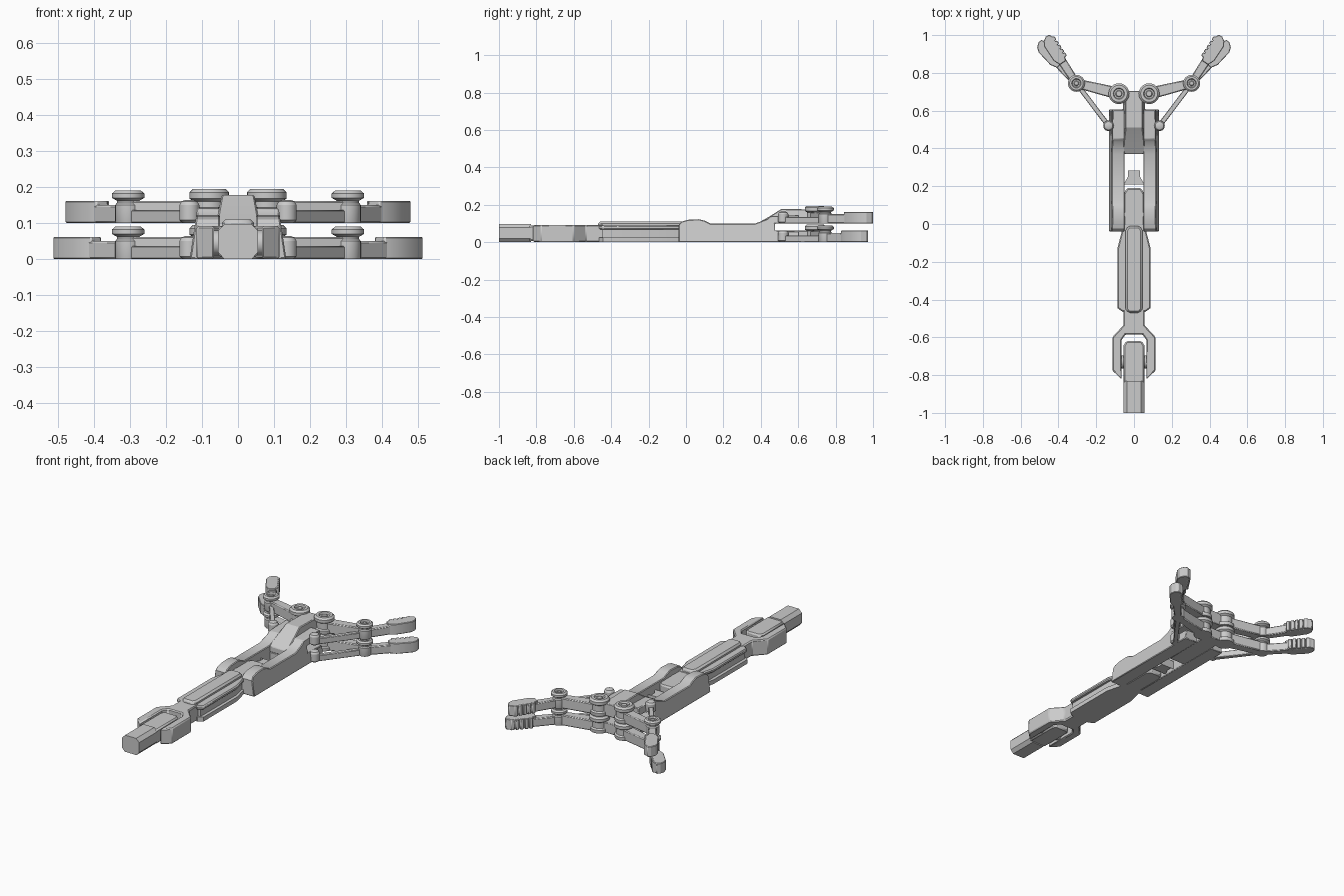
import bpy, bmesh, math
from mathutils import Vector

if "Cube" in bpy.data.objects:
    bpy.data.objects.remove(bpy.data.objects["Cube"])


def finish(name, bm, bevel=0, mirror=False):
    """Turn a bmesh into an object, with optional bevel and x mirror."""
    bmesh.ops.remove_doubles(bm, verts=bm.verts, dist=1e-5)
    bmesh.ops.recalc_face_normals(bm, faces=bm.faces)
    for f in bm.faces:
        f.smooth = True
    for e in bm.edges:
        e.smooth = len(e.link_faces) == 2 and e.calc_face_angle(0) < math.radians(30)
    me = bpy.data.meshes.new(name)
    bm.to_mesh(me)
    bm.free()
    ob = bpy.data.objects.new(name, me)
    bpy.context.collection.objects.link(ob)
    if bevel:
        m = ob.modifiers.new("bevel", "BEVEL")
        m.width, m.segments, m.limit_method = bevel, 1, "ANGLE"
        m.angle_limit = math.radians(40)
    if mirror:
        ob.modifiers.new("mirror", "MIRROR")
    return ob


def prism(name, pts, lo, hi, axis="z", bevel=0, mirror=False, taper=None):
    """Extrude an outline: (x, y) along z, (y, z) along x or (x, z) along y."""
    place = {"z": lambda a, b, t: (a, b, t), "x": lambda a, b, t: (t, a, b),
             "y": lambda a, b, t: (a, t, b)}[axis]
    bm = bmesh.new()
    rows = [[bm.verts.new(place(a, b, t)) for a, b in pts] for t in (lo, hi)]
    bm.faces.new(rows[0])
    bm.faces.new(rows[1])
    for i in range(len(pts)):
        j = (i + 1) % len(pts)
        bm.faces.new((rows[0][i], rows[0][j], rows[1][j], rows[1][i]))
    if taper:
        for v in bm.verts:
            v.co = taper(v.co)
    return finish(name, bm, bevel, mirror)


def both(pts):
    """Complete a right-hand half outline with its reflection."""
    return pts + [(-x, y) for x, y in reversed(pts)]


def lathe(name, profile, x, y, z, n=24):
    """Spin an (r, z) profile about a vertical axis, mirrored in x."""
    bm = bmesh.new()
    rings = [[bm.verts.new((x + r * math.cos(i * math.tau / n),
                            y + r * math.sin(i * math.tau / n), z + h))
              for i in range(n)] for r, h in profile]
    for a, b in zip(rings, rings[1:]):
        for i in range(n):
            j = (i + 1) % n
            bm.faces.new((a[i], a[j], b[j], b[i]))
    bm.faces.new(rings[0])
    bm.faces.new(rings[-1])
    return finish(name, bm, 0, True)


def pin(name, y, z, r, w):
    prism(name, [(y + r * math.cos(i * math.tau / 16), z + r * math.sin(i * math.tau / 16))
                 for i in range(16)], -w, w, "x")


def strip(p, q, w0, w1):
    """Outline of a tapered bar between two points."""
    p, q = Vector(p), Vector(q)
    d = (q - p).normalized()
    n = Vector((-d.y, d.x))
    return [tuple(v) for v in (p + n * w0, p - n * w0, q - n * w1, q + n * w1)]


# Rear stub: chamfered bar and the thinner tongue held by the fork
prism("rear_stub", both([(.038, 0), (.056, .02), (.056, .078), (.036, .098)]), -1, -.83, "y")
prism("rear_tongue", both([(.056, -.84), (.056, -.645), (.042, -.62)]), .006, .09, bevel=.008)
pin("rear_pin", -.73, .045, .035, .09)

# Fork around the tongue
prism("fork", both([(.055, -.44), (.055, -.535), (.115, -.60), (.115, -.775), (.066, -.822),
                    (.066, -.615), (.045, -.585)]), 0, .092, bevel=.006)

# Forearm: core, rounded spine, and side wings with a long groove
prism("forearm_core", both([(.055, -.47), (.055, .16), (.038, .19)]), 0, .088, bevel=.008)
prism("forearm_spine", both([(.03, -.47), (.045, -.45), (.045, -.035), (.03, -.01)]),
      .05, .11, bevel=.01)
wing = both([(.06, -.465), (.088, -.445), (.088, -.13), (.055, 0)])
prism("forearm_lower_wing", wing, 0, .025)
prism("forearm_upper_wing", wing, .068, .09, bevel=.006)
prism("forearm_groove", both([(.07, -.45), (.07, -.12), (.05, -.03)]), .02, .07)

# Palm: mirrored side rails that split into lower and upper jaws
rail = [(-.04, 0), (.605, 0), (.605, .058), (.475, .062), (.475, .1), (.605, .1),
        (.605, .145), (.45, .14), (.435, .125), (.37, .1), (.13, .1), (.1, .115), (.07, .123),
        (.01, .12), (-.025, .11), (-.04, .092)]
prism("palm_rail", rail, .05, .13, "x", .004, True,
      lambda c: Vector((c.x + (.004 - .15 * c.z if c.x > .1 else 0), c.y, c.z)))
pin("wrist_pin", .05, .05, .038, .1)
prism("palm_crossbar", both([(.055, .21), (.032, .25), (.032, .282), (.055, .282)]), .01, .06)

# Palm centre: sloped upper block and lower plate reaching the knuckles
prism("palm_upper_block", [(.37, .06), (.475, .06), (.475, .1), (.705, .1), (.705, .175),
                           (.51, .178), (.45, .14), (.37, .095)], -.06, .06, "x", .004, False,
      lambda c: Vector((c.x * (1 - .25 * max(0, c.z - .1) / .08), c.y, c.z)))
prism("palm_lower_block", [(.37, 0), (.705, 0), (.705, .062), (.37, .062)], -.055, .055, "x", .004)

# Joint profiles: wide cap with a recessed centre
knuckle = [(.05, 0), (.052, .008), (.052, .02), (.043, .026), (.043, .06), (.055, .068),
           (.055, .085), (.045, .095), (.03, .095), (.026, .086), (.018, .086), (.014, .091)]
joint = [(.034, 0), (.036, .005), (.036, .05), (.031, .056), (.031, .062), (.045, .07),
         (.045, .082), (.036, .09), (.025, .09), (.021, .082), (.014, .082), (.01, .086)]
ball = [(.018, 0), (.028, .008), (.028, .05), (.022, .06), (.012, .064)]

# Fingers: two layers, each mirrored; the lower tips open wider
K, J, P = (.08, .69), (.305, .745), (.135, .52)
for layer, z, ang in (("lower", 0, 47.5), ("upper", .1, 57)):
    lathe(layer + "_knuckle", knuckle, *K, z)
    lathe(layer + "_finger_joint", joint, *J, z)
    lathe(layer + "_rod_pivot", ball, *P, z)
    prism(layer + "_inner_link", strip(K, J, .032, .024), z, z + .062, bevel=.005, mirror=True)
    prism(layer + "_push_rod", strip(P, J, .013, .013), z, z + .036, bevel=.003, mirror=True)

    d = Vector((math.cos(math.radians(ang)), math.sin(math.radians(ang))))
    n = Vector((-d.y, d.x))

    def at(u, v):
        return tuple(Vector(J) + d * u + n * v)

    prism(layer + "_outer_link", strip(J, at(.19, 0), .02, .024), z, z + .05, bevel=.005,
          mirror=True)
    # Fingertip pad with gripping teeth on the inner edge
    teeth = []
    for i in range(5):
        u = .27 - i * .025
        teeth += [(u, .038), (u - .018, .038), (u - .021, .025)]
    pad = [(.13, .018), (.13, -.02), (.165, -.036), (.255, -.037), (.28, -.025),
           (.295, -.002), (.295, .018), (.28, .026)] + teeth
    prism(layer + "_fingertip", [at(u, v) for u, v in pad], z, z + .062, bevel=.003, mirror=True)
